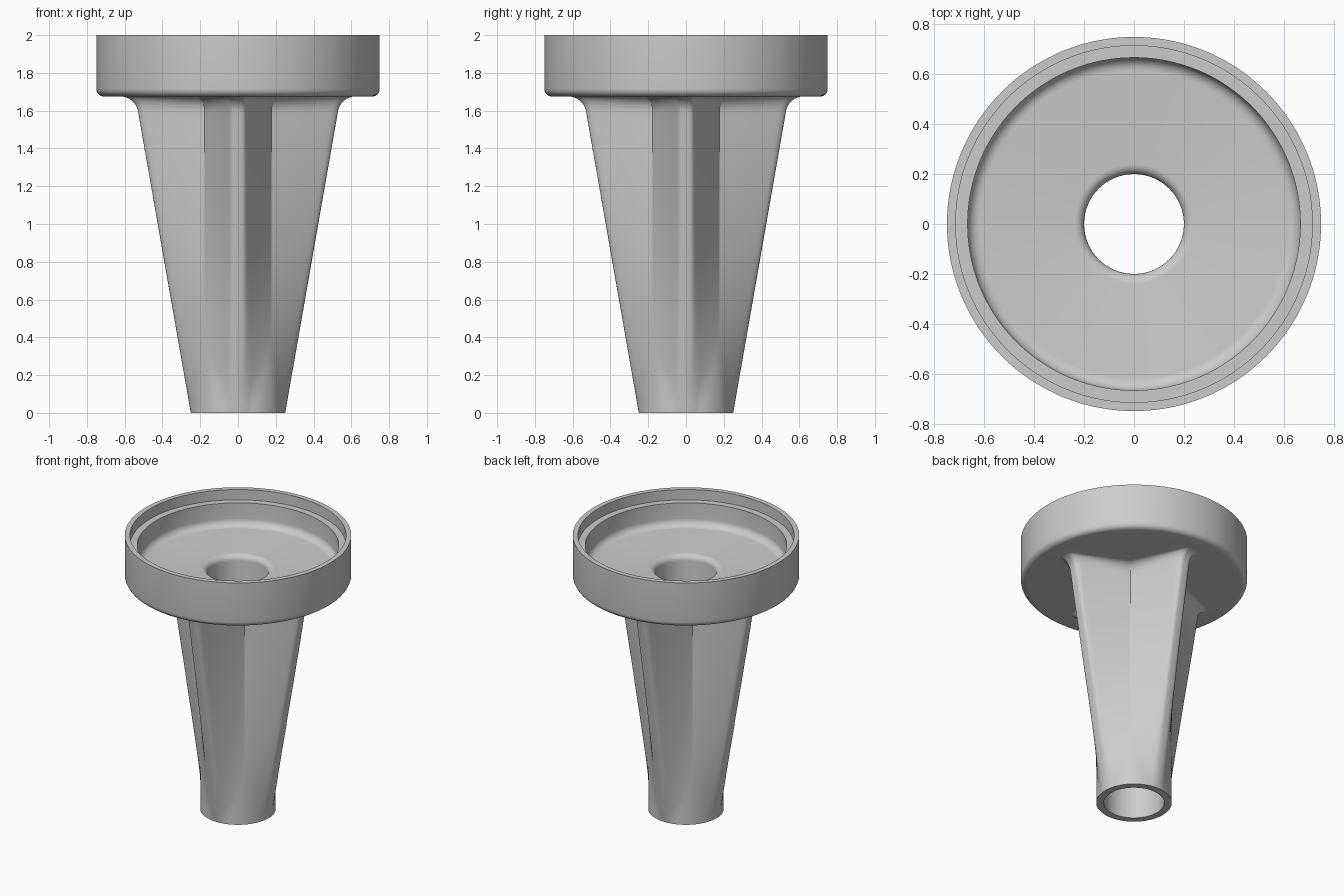
import bpy, bmesh, math

cube = bpy.data.objects.get("Cube")
if cube:
    bpy.data.objects.remove(cube, do_unlink=True)

STEPS = 256
TUBE_R, BORE_R = 0.25, 0.2
CUP_R, CUP_BOTTOM, FLOOR, TOP = 0.75, 1.675, 1.76, 2.0
LEDGE = 1.925


def arc(cx, cz, r, a0, a1, n=6):
    """Quarter-round points in the radius/height plane."""
    return [(cx + r * math.cos(math.radians(a0 + (a1 - a0) * i / n)),
             cz + r * math.sin(math.radians(a0 + (a1 - a0) * i / n)))
            for i in range(n + 1)]


def fin_radius(angle, z):
    """Radius of the stem: a round tube with four tapering wedge fins."""
    quarter = math.pi / 2
    a = abs((angle + quarter / 2) % quarter - quarter / 2)
    tip = TUBE_R + 0.175 * z
    root = TUBE_R * math.sqrt(0.5)
    half = 0.035
    # straight fin side from the tip corner to the valley between fins
    du, dv = root - tip, root - half
    side = (tip * dv - half * du) / (math.cos(a) * dv - math.sin(a) * du)
    # soft blends between tip, side and tube
    k = 0.006
    outer = -k * math.log(math.exp(-tip / k) + math.exp(-side / k))
    return max(TUBE_R, min(outer, tip))


# Stem rings, bottom to top, flaring into the cup underside
rings = []
levels = [1.6 * i / 24 for i in range(25)]
for z in levels:
    rings.append(lambda a, z=z: (fin_radius(a, z), z))
FLARE = CUP_BOTTOM - 1.6
for r, z in arc(FLARE, 1.6, FLARE, 180, 90, 8)[1:]:
    rings.append(lambda a, r=r, z=z: (fin_radius(a, z) + r, z))

# Cup, floor and bore profile
profile = arc(CUP_R - 0.04, CUP_BOTTOM + 0.04, 0.04, -90, 0)
profile += [(CUP_R, TOP), (0.715, TOP), (0.715, LEDGE), (0.667, LEDGE)]
profile += arc(0.617, FLOOR + 0.05, 0.05, 0, -90)
profile += arc(BORE_R + 0.04, FLOOR - 0.04, 0.04, 90, 180)
profile += [(BORE_R, 0.0)]
for p in profile:
    rings.append(lambda a, p=p: p)

# Join all rings into one closed skin
bm = bmesh.new()
grid = []
for ring in rings:
    row = []
    for i in range(STEPS):
        a = 2 * math.pi * i / STEPS
        r, z = ring(a)
        row.append(bm.verts.new((r * math.cos(a), r * math.sin(a), z)))
    grid.append(row)
for j, low in enumerate(grid):
    high = grid[(j + 1) % len(grid)]
    for i in range(STEPS):
        n = (i + 1) % STEPS
        bm.faces.new((low[i], low[n], high[n], high[i]))
bmesh.ops.recalc_face_normals(bm, faces=bm.faces)

mesh = bpy.data.meshes.new("finned_funnel")
bm.to_mesh(mesh)
bm.free()
funnel = bpy.data.objects.new("finned_funnel", mesh)
bpy.context.collection.objects.link(funnel)

# Plain grey material
grey = bpy.data.materials.new("light_grey")
grey.use_nodes = True
colour = (0.6, 0.6, 0.6, 1.0)
grey.diffuse_color = colour
grey.node_tree.nodes["Principled BSDF"].inputs["Base Color"].default_value = colour
mesh.materials.append(grey)

bpy.context.view_layer.objects.active = funnel
funnel.select_set(True)
bpy.ops.object.shade_smooth_by_angle(angle=math.radians(40))
